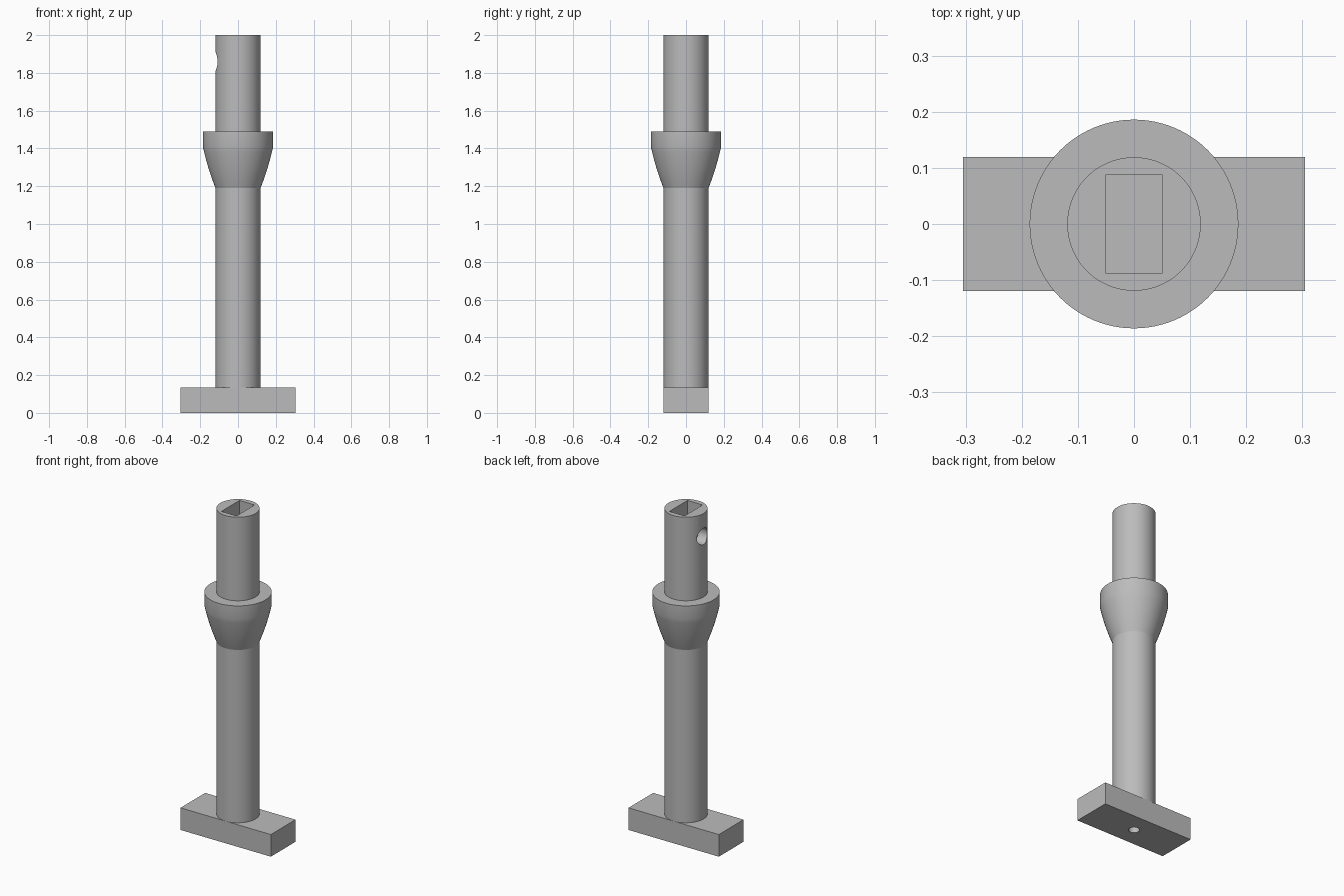
import bpy, bmesh, math

if "Cube" in bpy.data.objects:
    bpy.data.objects.remove(bpy.data.objects["Cube"])

steel = bpy.data.materials.new("grey steel")
steel.diffuse_color = (0.5, 0.5, 0.5, 1)
steel.use_nodes = True
steel.node_tree.nodes["Principled BSDF"].inputs["Base Color"].default_value = steel.diffuse_color

R = 0.119     # shaft radius
SEG = 96


def finish(name, bm):
    bmesh.ops.recalc_face_normals(bm, faces=bm.faces)
    me = bpy.data.meshes.new(name)
    bm.to_mesh(me)
    bm.free()
    me.materials.append(steel)
    ob = bpy.data.objects.new(name, me)
    bpy.context.collection.objects.link(ob)
    return ob


def lathe(name, profile):
    """Spin a closed-ended (radius, height) profile around z."""
    bm = bmesh.new()
    rings = [[bm.verts.new((r * math.cos(2 * math.pi * i / SEG),
                            r * math.sin(2 * math.pi * i / SEG), z))
              for i in range(SEG)] for r, z in profile]
    for a, b in zip(rings, rings[1:]):
        for i in range(SEG):
            j = (i + 1) % SEG
            bm.faces.new((a[i], a[j], b[j], b[i]))
    bm.faces.new(rings[0][::-1])
    bm.faces.new(rings[-1])
    return finish(name, bm)


def box(name, half_x, half_y, z0, z1):
    bm = bmesh.new()
    bmesh.ops.create_cube(bm, size=1)
    for v in bm.verts:
        v.co = (v.co.x * 2 * half_x, v.co.y * 2 * half_y, z0 + (v.co.z + 0.5) * (z1 - z0))
    return finish(name, bm)


def combine(ob, other, operation):
    mod = ob.modifiers.new(other.name, 'BOOLEAN')
    mod.operation = operation
    mod.solver = 'EXACT'
    mod.object = other
    bpy.context.view_layer.objects.active = ob
    bpy.ops.object.modifier_apply(modifier=mod.name)
    bpy.data.objects.remove(other)


# Shaft with a flared collar: gentle arc up to a straight rim
profile = [(R, 0.135), (R, 1.19)]
for k in range(1, 9):
    t = k / 8
    profile.append((R + 0.067 * (1.3 * t - 0.3 * t * t), 1.19 + 0.22 * t))
profile += [(0.186, 1.49), (R, 1.49), (R, 2.0)]
shaft = lathe("collared_shaft", profile)

# Rectangular socket in the top end
combine(shaft, box("socket_cutter", 0.051, 0.087, 1.70, 2.1), 'DIFFERENCE')

# Round side hole from the -x side into the socket
pin = lathe("side_hole_cutter", [(0.05, 0.0), (0.05, 0.2)])
pin.rotation_euler = (0, math.radians(90), 0)
pin.location = (-0.2, 0, 1.86)
bpy.context.view_layer.update()
combine(shaft, pin, 'DIFFERENCE')

# Crossbar foot with a blind hole underneath
foot = box("crossbar_foot", 0.305, R, 0, 0.135)
combine(foot, lathe("foot_hole_cutter", [(0.03, -0.1), (0.03, 0.12)]), 'DIFFERENCE')

# Smooth round walls, crisp edges
for ob in (shaft, foot):
    bpy.ops.object.select_all(action='DESELECT')
    ob.select_set(True)
    bpy.context.view_layer.objects.active = ob
    bpy.ops.object.shade_smooth_by_angle(angle=math.radians(20))
